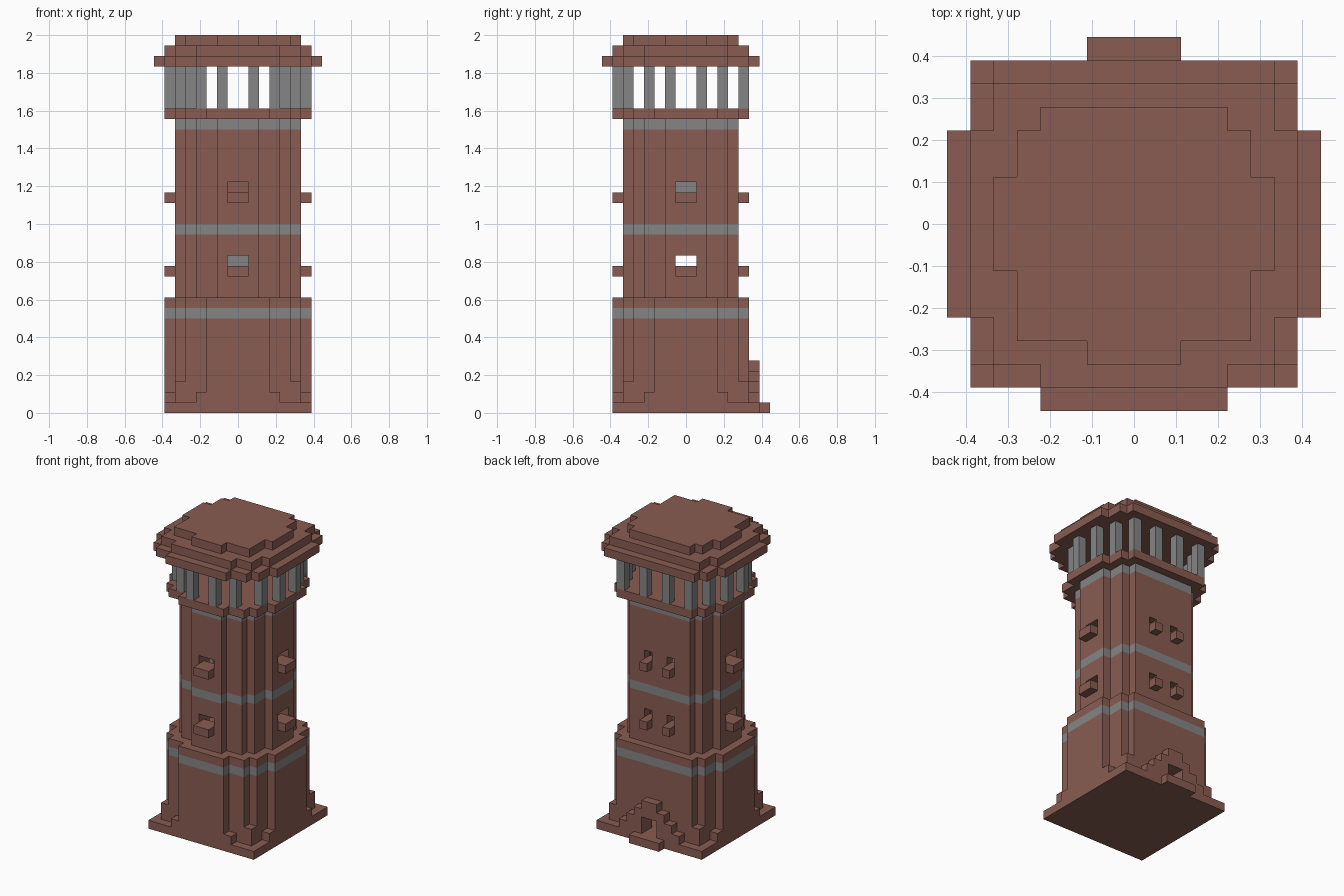
import bpy, bmesh
from mathutils import Vector

old = bpy.data.objects.get("Cube")
if old:
    bpy.data.objects.remove(old, do_unlink=True)

UNIT = 1 / 18  # edge length of one block


def material(name, rgb):
    m = bpy.data.materials.new(name)
    m.use_nodes = True
    m.diffuse_color = (*rgb, 1)
    m.node_tree.nodes["Principled BSDF"].inputs["Base Color"].default_value = (*rgb, 1)
    return m


BRICK = material("red_brown_brick", (0.25, 0.108, 0.085))
STONE = material("grey_stone", (0.235, 0.235, 0.235))


def box(x0, x1, y0, y1, z0, z1):
    return {(x, y, z) for x in range(x0, x1) for y in range(y0, y1) for z in range(z0, z1)}


def mirrored(cells):
    return cells | {(-1 - x, y, z) for x, y, z in cells}


def tier(steps, back, z0, z1):
    """Stepped round plan: union of rectangles (half width, half depth), cut flat at the back."""
    cells = set()
    for hx, hy in steps:
        cells |= box(-hx, hx, -hy, min(hy, back), z0, z1)
    return cells


def shell(cells):
    """Keep only the outer ring of blocks on each level."""
    return {(x, y, z) for x, y, z in cells
            if not all((x + a, y + b, z) in cells for a in (-1, 0, 1) for b in (-1, 0, 1))}


def build(name, cells, mats=(BRICK,), bands=()):
    """Skin a set of blocks; levels listed in bands take the second material."""
    bm = bmesh.new()
    verts = {}

    def vert(p):
        key = tuple(p)
        if key not in verts:
            verts[key] = bm.verts.new(Vector(key) * UNIT)
        return verts[key]

    for cell in sorted(cells):
        for axis in range(3):
            for side in (0, 1):
                other = list(cell)
                other[axis] += 2 * side - 1
                if tuple(other) in cells:
                    continue
                corners = []
                for u, v in ((0, 0), (1, 0), (1, 1), (0, 1)):
                    p = list(cell)
                    p[axis] += side
                    p[(axis + 1) % 3] += u
                    p[(axis + 2) % 3] += v
                    corners.append(vert(p))
                face = bm.faces.new(corners if side else corners[::-1])
                face.material_index = int(cell[2] in bands)
    mesh = bpy.data.meshes.new(name)
    bm.to_mesh(mesh)
    bm.free()
    for m in mats:
        mesh.materials.append(m)
    obj = bpy.data.objects.new(name, mesh)
    bpy.context.collection.objects.link(obj)
    return obj


SHAFT = [(2, 6), (4, 5), (5, 4), (6, 2)]
BASE = [(3, 7), (5, 6), (6, 5), (7, 3)]
ROOF = [(4, 8), (6, 7), (7, 6), (8, 4)]
PLINTH = [(4, 7), (6, 6), (7, 4)]

# Ground slab and doorstep
build("ground_slab", box(-7, 7, -7, 7, 0, 1))
build("doorstep", box(-2, 2, 7, 8, 0, 1))

# Lower tier with a grey band and a doorway at the back
doorway = box(-1, 1, 3, 8, 1, 3)
lower = shell(tier(BASE, 6, 1, 10)) | tier(BASE, 6, 10, 11)
build("lower_tier", lower - doorway, (BRICK, STONE), (9,))

# Stepped corners at the foot
steps = tier(PLINTH, 6, 1, 2) | tier([(6, 6)], 6, 2, 3)
build("corner_steps", steps - tier(BASE, 6, 1, 3))

# Stepped door surround
surround = set()
for half in range(1, 5):
    surround |= box(-half, half, 6, 7, 1, 6 - half)
build("door_surround", surround - doorway)

# Shaft with two grey bands, windows and sills
sills, windows = set(), set()
for z in (13, 20):
    for cells, dz in ((sills, 0), (windows, 1)):
        cells |= mirrored(box(6 - dz, 7 - dz, -1, 1, z + dz, z + dz + 1))
        cells |= box(-1, 1, -7 + dz, -6 + dz, z + dz, z + dz + 1)
        cells |= mirrored(box(1, 2, 5 - dz, 6 - dz, z + dz, z + dz + 1))
shaft = shell(tier(SHAFT, 5, 11, 28))
build("shaft", shaft - windows, (BRICK, STONE), (17, 27))
build("window_sills", sills)

# Stair landings inside the shaft
build("lower_landing", box(-1, 1, 3, 4, 14, 15), (STONE,))
build("upper_landing", box(-4, -3, -1, 1, 21, 22), (STONE,))

# Open gallery: floor and posts
build("gallery_floor", tier(BASE, 6, 28, 29))
posts = set()
for x, y in ((1, -7), (3, -6), (5, -4), (6, -2), (6, 1), (5, 3), (4, 5), (1, 5)):
    posts |= box(x, x + 1, y, y + 1, 29, 33)
build("gallery_posts", mirrored(posts), (STONE,))

# Three stepped roof layers
build("roof_eaves", tier(ROOF, 7, 33, 34))
build("roof_middle", tier(PLINTH, 6, 34, 35))
build("roof_cap", tier(SHAFT, 5, 35, 36) | mirrored(box(4, 5, -5, -4, 35, 36)))
